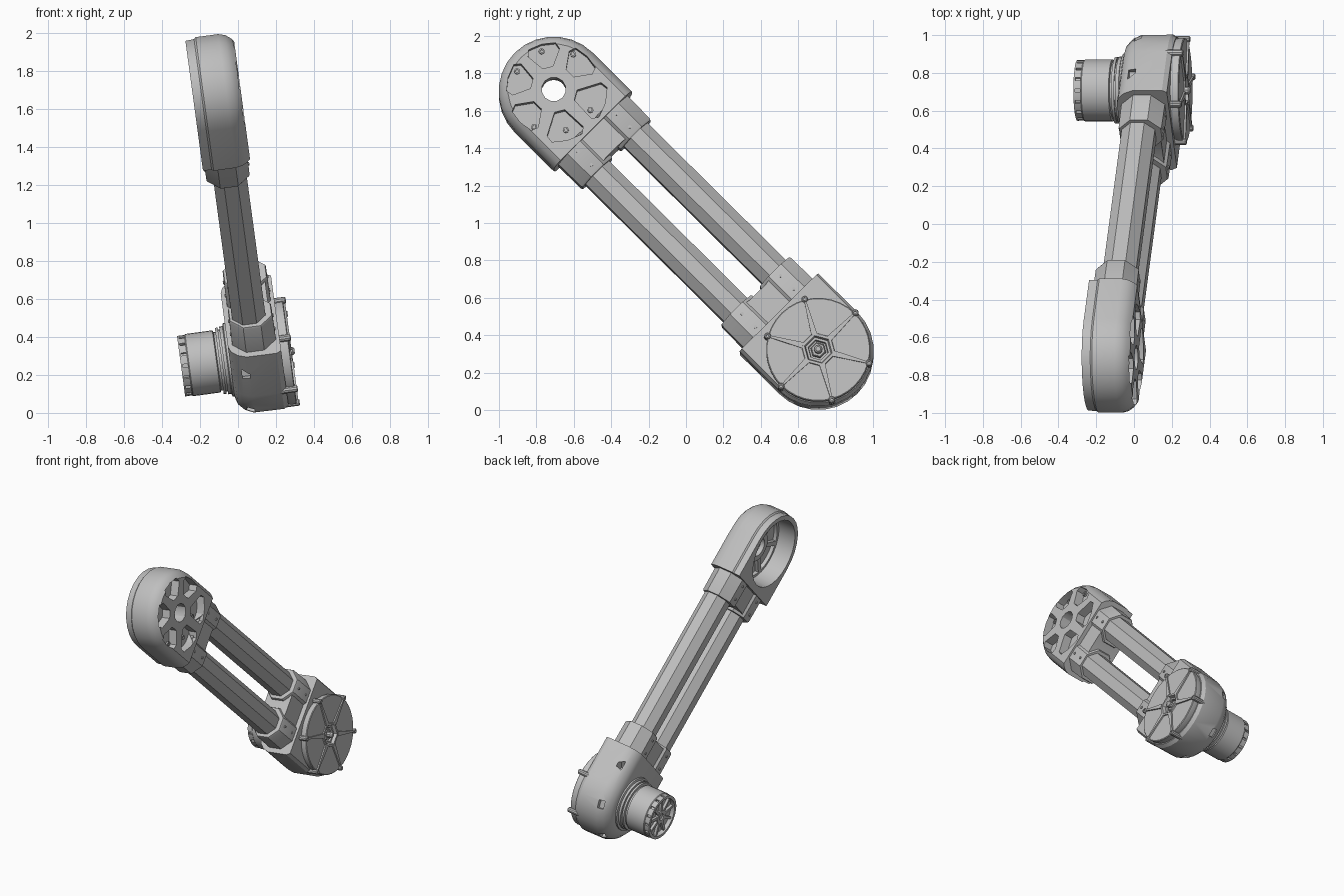
import bpy, bmesh, math
from math import sin, cos, pi, radians
from mathutils import Matrix, Vector

cube = bpy.data.objects.get("Cube")
if cube:
    bpy.data.objects.remove(cube)

# Arm frame: x = joint axis, y = across the arm, z = along the arm (joints at z = -1 and +1)
FRAME = (Matrix.Translation((0, 0, 1)) @ Matrix.Rotation(radians(-7.7), 4, 'Y')
         @ Matrix.Rotation(radians(45), 4, 'X'))
LOW, HIGH = -1.0, 1.0

grey = bpy.data.materials.new("light_grey_metal")
grey.use_nodes = True
colour = (0.52, 0.52, 0.52, 1)
grey.diffuse_color = colour
grey.node_tree.nodes["Principled BSDF"].inputs["Base Color"].default_value = colour


def loft(name, rings, closed=False):
    """Skin a list of equal-length point rings; cap the ends unless closed."""
    bm = bmesh.new()
    loops = [[bm.verts.new(p) for p in ring] for ring in rings]
    n = len(loops[0])
    pairs = list(zip(loops, loops[1:]))
    if closed:
        pairs.append((loops[-1], loops[0]))
    else:
        bm.faces.new(loops[0])
        bm.faces.new(loops[-1])
    for a, b in pairs:
        for i in range(n):
            j = (i + 1) % n
            bm.faces.new((a[i], a[j], b[j], b[i]))
    bmesh.ops.recalc_face_normals(bm, faces=bm.faces)
    mesh = bpy.data.meshes.new(name)
    bm.to_mesh(mesh)
    bm.free()
    mesh.materials.append(grey)
    obj = bpy.data.objects.new(name, mesh)
    bpy.context.collection.objects.link(obj)
    obj.matrix_world = FRAME
    return obj


def lathe(name, profile, z=0.0, y=0.0, n=24, closed=False, turn=0.0):
    """Revolve (x, radius) pairs about a line parallel to the joint axis."""
    angles = [2 * pi * i / n + turn for i in range(n)]
    return loft(name, [[(x, y + r * cos(a), z + r * sin(a)) for a in angles]
                       for x, r in profile], closed)


def prism(name, outline, x0, x1):
    """Extrude a (y, z) outline along the joint axis."""
    return loft(name, [[(x, y, z) for y, z in outline] for x in (x0, x1)])


def polar(z, r, degrees):
    a = radians(degrees)
    return r * cos(a), z + r * sin(a)


def strip(z, degrees, r0, r1, w0, w1):
    """Outline of a radial bar around a joint."""
    a = radians(degrees)
    d, s = Vector((cos(a), sin(a))), Vector((-sin(a), cos(a)))
    o = Vector((0, z))
    return [o + d * r0 - s * w0, o + d * r1 - s * w1, o + d * r1 + s * w1, o + d * r0 + s * w0]


def housing(name, z, side, layers, reach=0.297, n=14):
    """Round-ended body whose flat end points along the arm."""
    rings = []
    for x, r in layers:
        arc = [(x, r * cos(pi * i / n), z - side * r * sin(pi * i / n)) for i in range(n + 1)]
        rings.append(arc + [(x, -r, z + side * reach), (x, r, z + side * reach)])
    return loft(name, rings)


def cut(target, cutters):
    bpy.context.view_layer.objects.active = target
    for c in cutters:
        c.hide_render = True
        mod = target.modifiers.new("cut", 'BOOLEAN')
        mod.object = c
        mod.solver = 'EXACT'
        bpy.ops.object.modifier_apply(modifier=mod.name)
        bpy.data.objects.remove(c)


# Twin octagonal tubes
def octagon(x, y, r, z):
    return [(x + r * cos(pi * (i + .5) / 4), y + r * sin(pi * (i + .5) / 4), z) for i in range(8)]


for label, y in (("front", -.145), ("rear", .145)):
    loft(label + "_tube", [octagon(-.01, y, .096, z) for z in (-.6, .6)])

# Collars that clamp the tubes to each joint
for label, z, side, x in (("lower", LOW, 1, .0), ("upper", HIGH, -1, -.02)):
    for y in (-.145, .145):
        loft(label + "_collar", [octagon(x, y, r, z + side * d)
                                 for d, r in ((.26, .126), (.465, .124), (.475, .119))])
        for face in (-1, 1):
            for d in (.33, .43):
                lathe(label + "_collar_screw", [(x + face * .1, .009), (x + face * .121, .009)],
                      z + side * d, y, n=8)
    web = [(-.14, z + side * .27), (.14, z + side * .27), (.14, z + side * .47),
           (.06, z + side * .455), (-.06, z + side * .455), (-.14, z + side * .47)]
    prism(label + "_collar_web", web, x - .1, x + .1)

# Upper joint: open cup with a pocketed wheel face
upper = housing("upper_housing", HIGH, -1, [(-.146, .282), (-.1, .285), (-.09, .294), (.03, .294),
                                            (.065, .284), (.09, .266), (.108, .245)])
cutters = [lathe("cup_cutter", [(-.2, .25), (-.1, .245), (.012, .24)], HIGH, n=28),
           lathe("bore_cutter", [(-.1, .065), (.2, .065)], HIGH, n=12)]
for k in range(6):
    mid = 60 * k
    r = .285 if mid in (240, 300) else .252
    shape = [(.125, -13), (r - .03, -23), (r, -17), (r, 0), (r, 17), (r - .03, 23), (.125, 13)]
    cutters.append(prism("pocket_cutter", [polar(HIGH, q, mid + a) for q, a in shape], .045, .2))
cut(upper, cutters)
for k in range(8):
    y, z = polar(HIGH, .222, 17 + 45 * k)
    lathe("pocket_screw", [(.04, .016), (.06, .016), (.06, .008), (.052, .008)], z, y, n=8)

# Inner hub ring and spokes inside the cup
lathe("inner_hub", [(.02, .11), (-.02, .105), (-.02, .067), (.02, .067)], HIGH, n=24, closed=True)
lathe("inner_rim", [(.02, .245), (-.015, .245), (-.015, .222), (.02, .222)], HIGH, n=28, closed=True)
for k in range(6):
    prism("inner_spoke", strip(HIGH, 30 + 60 * k, .09, .235, .016, .016), -.015, .02)

# Lower joint: domed gearbox body
lower = housing("lower_housing", LOW, 1, [(-.14, .2), (-.128, .24), (-.095, .275), (-.05, .295),
                                          (.11, .297), (.135, .282)])
notches = []
for a in (150, 210, 270, 330, 30):
    notches.append(prism("notch_cutter", strip(LOW, a, .265, .34, .03, .03), -.085, -.045))
cut(lower, notches)

# Ribbed cover with six lugs
lathe("cover_disc", [(.12, .27), (.15, .279), (.176, .279), (.18, .274), (.18, .08), (.12, .075)],
      LOW, n=36, closed=True)
lathe("cover_hub", [(.17, .1), (.187, .093), (.187, .077), (.165, .07), (.165, .056), (.13, .052)],
      LOW, n=6, closed=True)
lathe("output_nut", [(.12, .042), (.16, .042), (.166, .036)], LOW, n=6)
lathe("output_pin", [(.12, .022), (.195, .022), (.205, .013)], LOW, n=10)
for k in range(6):
    prism("cover_rib", strip(LOW, 60 * k, .085, .275, .016, .005), .17, .19)
    y, z = polar(LOW, .281, 60 * k)
    lathe("cover_lug", [(.06, .008), (.11, .018), (.19, .018), (.195, .013),
                        (.195, .007), (.185, .007)], z, y, n=10)

# Motor with stepped mounting flange
lathe("motor_flange", [(-.1, .2), (-.15, .195), (-.155, .18), (-.172, .18), (-.172, .165), (-.18, .165),
                       (-.18, .176), (-.195, .176), (-.195, .155), (-.22, .155)], LOW, n=32)
motor = lathe("motor_can", [(-.205, .155), (-.21, .165), (-.355, .165), (-.36, .161), (-.398, .161),
                            (-.398, .14), (-.37, .135)], LOW, n=32)
cut(motor, [prism("vent_cutter", strip(LOW, 22.5 * k, .145, .2, .008, .008), -.39, -.362)
            for k in range(16)])
lathe("motor_end_hub", [(-.36, .055), (-.39, .05), (-.39, .025), (-.38, .025)], LOW, n=16)
for k in range(9):
    prism("motor_end_spoke", strip(LOW, 40 * k, .04, .142, .012, .008), -.388, -.365)

# Smooth the curved walls, keep the facets crisp
bpy.ops.object.select_all(action='DESELECT')
for obj in bpy.context.scene.objects:
    if obj.type == 'MESH' and "tube" not in obj.name:
        obj.select_set(True)
        bpy.context.view_layer.objects.active = obj
bpy.ops.object.shade_smooth_by_angle(angle=radians(30))
